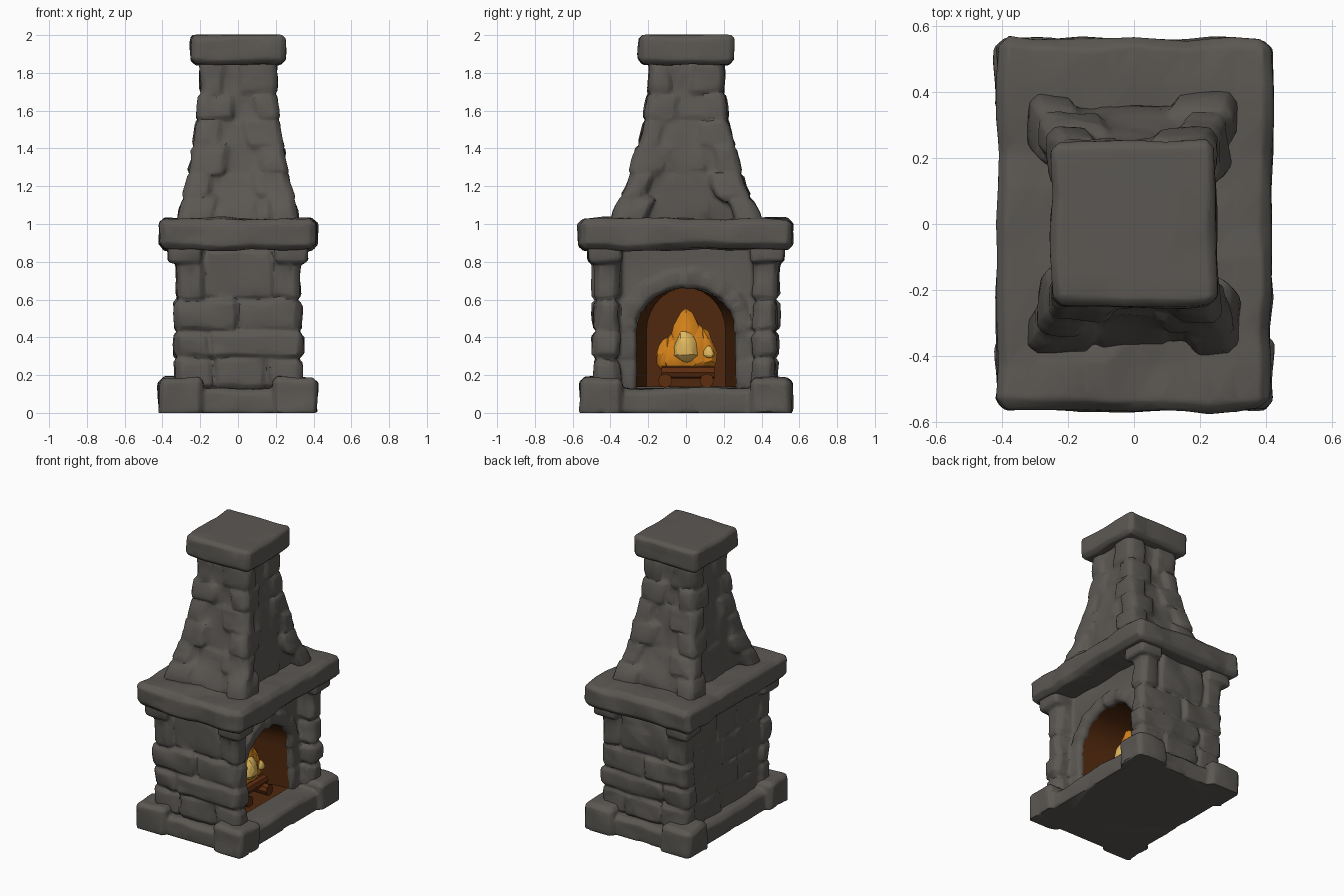
import bpy, bmesh, math, random
from mathutils import Vector, noise

if "Cube" in bpy.data.objects:
    bpy.data.objects.remove(bpy.data.objects["Cube"])

random.seed(4)


def material(name, rgb):
    m = bpy.data.materials.new(name)
    m.diffuse_color = (*rgb, 1)
    m.use_nodes = True
    m.node_tree.nodes["Principled BSDF"].inputs["Base Color"].default_value = m.diffuse_color
    return m


STONE = material("grey_stone", (0.105, 0.097, 0.087))
SOOT = material("glowing_brown_lining", (0.08, 0.021, 0.004))
WOOD = material("red_brown_wood", (0.11, 0.026, 0.005))
ORANGE = material("orange_flame", (0.66, 0.22, 0.01))
YELLOW = material("yellow_flame", (0.75, 0.48, 0.11))
group = []  # stones waiting to be fused into one part


def select(obs):
    bpy.ops.object.select_all(action='DESELECT')
    for ob in obs:
        ob.select_set(True)
    bpy.context.view_layer.objects.active = obs[0]


def finish(bm, name, mat, angle=35):
    bmesh.ops.recalc_face_normals(bm, faces=bm.faces)
    me = bpy.data.meshes.new(name)
    bm.to_mesh(me)
    bm.free()
    me.materials.append(mat)
    ob = bpy.data.objects.new(name, me)
    bpy.context.collection.objects.link(ob)
    select([ob])
    bpy.ops.object.shade_smooth_by_angle(angle=math.radians(angle))
    return ob


def fuse(name, smooth=1):
    """Join the collected stones and melt them together into worn masonry."""
    select(group)
    if len(group) > 1:
        bpy.ops.object.join()
    ob = bpy.context.object
    ob.name = name
    m = ob.modifiers.new("remesh", 'REMESH')
    m.mode, m.voxel_size = 'VOXEL', 0.01
    m = ob.modifiers.new("wear", 'SMOOTH')
    m.factor, m.iterations = 0.5, smooth
    m = ob.modifiers.new("facets", 'DECIMATE')
    m.ratio = 0.1
    for m in list(ob.modifiers):
        bpy.ops.object.modifier_apply(modifier=m.name)
    ob.data.materials.clear()
    ob.data.materials.append(STONE)
    bpy.ops.object.shade_smooth_by_angle(angle=math.radians(40))
    group.clear()


def rock(lo, hi, bevel=0.025, rough=0.014, cuts=3, shape=None):
    """Hewn stone: bevelled, subdivided, noisy box; shape() bends it afterwards."""
    lo, hi = Vector(lo), Vector(hi)
    bm = bmesh.new()
    bmesh.ops.create_cube(bm, size=1)
    for v in bm.verts:
        v.co = Vector(lo[i] + (v.co[i] + 0.5) * (hi[i] - lo[i]) for i in range(3))
    bmesh.ops.bevel(bm, geom=bm.edges[:], offset=bevel, segments=1, affect='EDGES')
    bmesh.ops.subdivide_edges(bm, edges=bm.edges[:], cuts=cuts, use_grid_fill=True)
    offset = Vector(random.uniform(0, 50) for _ in range(3))
    for v in bm.verts:
        v.co += noise.noise_vector(v.co * 7 + offset) * rough
        if shape:
            v.co = shape(v.co)
        v.co.z = min(max(v.co.z, 0), 2.002)
    group.append(finish(bm, "stone", STONE))


# base slab with four heavy corner blocks
rock((-0.385, -0.525, -0.03), (0.385, 0.525, 0.132), cuts=7)
for sx in (-1, 1):
    for sy in (-1, 1):
        xs, ys = sorted((sx * 0.18, sx * 0.42)), sorted((sy * 0.34, sy * 0.56))
        rock((xs[0], ys[0], -0.03), (xs[1], ys[1], 0.186))
fuse("base")


# arched opening facing +x
def arch(ry, z0, spring, rise, n=14):
    pts = [(-ry, z0)]
    pts += [(-ry * math.cos(math.pi * i / n), spring + rise * math.sin(math.pi * i / n)) for i in range(n + 1)]
    return pts + [(ry, z0)]


def extrude_profile(name, pts, x0, x1, mat, open_front=False, spread=1.0):
    bm = bmesh.new()
    face = bm.faces.new([bm.verts.new((x0, y, z)) for y, z in pts])
    new = bmesh.ops.extrude_face_region(bm, geom=[face], use_keep_orig=True)["geom"]
    for v in [g for g in new if isinstance(g, bmesh.types.BMVert)]:
        v.co = (x1, v.co.y * spread, v.co.z)
    if open_front:
        bmesh.ops.delete(bm, geom=[g for g in new if isinstance(g, bmesh.types.BMFace)], context='FACES_ONLY')
    return finish(bm, name, mat)


wall = arch(0.28, 0.1, 0.43, 0.25) + [(0.44, 0.1), (0.44, 0.9), (-0.44, 0.9), (-0.44, 0.1)]
group.append(extrude_profile("wall", wall, -0.25, 0.222, STONE))
# lining narrows towards the back
extrude_profile("firebox_lining", arch(0.21, 0.136, 0.43, 0.232), -0.17, 0.212, SOOT, True, 0.264 / 0.21)
rock((-0.295, -0.44, 0.1), (-0.205, 0.44, 0.9), rough=0.008, cuts=5)

# voussoirs around the arch and jamb stones beside it
for i in range(6):
    a0, a1 = (math.pi * (i + k) / 6 for k in (-0.03, 1.03))

    def bend(p, a0=a0, a1=a1):
        a = a0 + (a1 - a0) * p.y
        r = 0.262 + p.z
        return Vector((p.x, -r * math.cos(a), 0.43 + (r - 0.03) * math.sin(a)))
    rock((0.18, 0, 0), (0.245, 1, 0.1), bevel=0.02, rough=0.015, shape=bend)
for s in (-1, 1):
    for z0, z1 in ((0.11, 0.29), (0.27, 0.44)):
        ys = sorted((s * 0.263, s * 0.37))
        rock((0.18, ys[0], z0), (0.242, ys[1], z1), bevel=0.018, rough=0.008)

# stone courses on both narrow ends, also forming the pillars
courses = [(0.12, 0.30, (-0.328, -0.13, 0.15, 0.328)), (0.28, 0.44, (-0.338, -0.15, 0.338)),
           (0.42, 0.61, (-0.33, 0.0, 0.328)), (0.59, 0.88, (-0.32, -0.18, 0.19, 0.32))]
for s in (-1, 1):
    for z0, z1, xs in courses:
        for a, b in zip(xs, xs[1:]):
            d = 0.487 + random.uniform(-0.008, 0.014)
            ys = sorted((s * 0.35, s * d))
            rock((a - 0.008, ys[0], z0), (b + 0.008, ys[1], z1), bevel=0.032, rough=0.02)

# flatter stones over the closed back side
for i, (z0, z1) in enumerate(((0.12, 0.28), (0.28, 0.45), (0.45, 0.64), (0.64, 0.88))):
    ys = (-0.37, -0.12, 0.1, 0.37) if i % 2 else (-0.37, -0.2, 0.06, 0.24, 0.37)
    for a, b in zip(ys, ys[1:]):
        rock((-0.312 - random.uniform(0, 0.01), a - 0.01, z0 - 0.01), (-0.25, b + 0.01, z1 + 0.01),
             bevel=0.02, rough=0.014)

# corbels under the mantel corners
for sx in (-1, 1):
    for sy in (-1, 1):
        xs, ys = sorted((sx * 0.19, sx * 0.37)), sorted((sy * 0.34, sy * 0.52))
        rock((xs[0], ys[0], 0.795), (xs[1], ys[1], 0.9), bevel=0.015, rough=0.01)
fuse("firebox_walls")

# mantel slab
rock((-0.415, -0.565, 0.866), (0.415, 0.565, 1.027), bevel=0.03, rough=0.018, cuts=9)
fuse("mantel")

# tapered hood: (z, half x, half y) outline followed by core and corner stones
HOOD = [(1.0, 0.32, 0.395), (1.08, 0.31, 0.375), (1.2, 0.273, 0.312), (1.4, 0.24, 0.258),
        (1.55, 0.217, 0.222), (1.7, 0.2, 0.2), (1.9, 0.2, 0.2)]


def hood(z):
    z = min(max(z, 1.0), 1.9)
    for (z0, x0, y0), (z1, x1, y1) in zip(HOOD, HOOD[1:]):
        if z <= z1:
            t = (z - z0) / (z1 - z0)
            return x0 + t * (x1 - x0), y0 + t * (y1 - y0)


def side(z):
    return min(hood(z)[0] - 0.02, 0.236)


def core_shape(p):
    return Vector((p.x * side(p.z), p.y * (hood(p.z)[1] - 0.033), p.z))


rock((-1, -1, 1.0), (1, 1, 1.88), bevel=0.03, rough=0.05, cuts=9, shape=core_shape)
levels = (1.0, 1.14, 1.27, 1.41, 1.55, 1.69, 1.86)
for sx in (-1, 1):
    for sy in (-1, 1):
        for i, (z0, z1) in enumerate(zip(levels, levels[1:])):
            wide = (i + (sx * sy > 0)) % 2
            wx, wy = (0.2, 0.13) if wide else (0.14, 0.18)

            def lean(p, sx=sx, sy=sy):
                hx, hy = hood(p.z)
                return Vector((sx * (hx + p.x), sy * (hy + p.y), p.z))
            rock((-wx, -wy, z0 - 0.015), (0.003, 0.003, z1 + 0.015), bevel=0.028, rough=0.02, shape=lean)
# tall face stones between the hood corners
for s in (-1, 1):
    for z0, z1 in zip(levels[::2], levels[2::2]):
        w = 0.1 + random.uniform(-0.02, 0.03)
        rock((-w, -0.11, z0), (w, -0.022, z1), bevel=0.02, rough=0.02,
             shape=lambda p: Vector((p.x, s * (hood(p.z)[1] + p.y), p.z)))
        rock((-0.11, -w, z0), (0.005, w, z1), bevel=0.02, rough=0.02,
             shape=lambda p: Vector((s * (side(p.z) + p.x), p.y, p.z)))
fuse("tapered_hood")

# chimney cap
rock((-0.25, -0.25, 1.842), (0.25, 0.25, 2.006), bevel=0.025, rough=0.012, cuts=6)
fuse("chimney_cap")


# logs: two lying front to back, two across
def log(name, centre, length, r, rot):
    bpy.ops.mesh.primitive_cylinder_add(vertices=8, radius=r, depth=length, location=centre, rotation=rot)
    bpy.context.object.name = name
    bpy.context.object.data.materials.append(WOOD)


for y in (-0.11, 0.11):
    log("lower_log", (0.03, y, 0.17), 0.28, 0.038, (0, math.pi / 2, 0))
for x in (0.0, 0.1):
    log("upper_log", (x, 0.01, 0.215), 0.28, 0.034, (math.pi / 2, 0, 0))


# flames: noisy teardrops
def flame(name, x, y, z0, z1, r, mat):
    bm = bmesh.new()
    bmesh.ops.create_icosphere(bm, subdivisions=2, radius=1)
    for v in bm.verts:
        t = (v.co.z + 1) / 2
        k = r * (1.15 - 0.5 * t)
        v.co = Vector((x + v.co.x * k * 0.8, y + v.co.y * k, z0 + t * (z1 - z0)))
        v.co += noise.noise_vector(v.co * 14) * 0.012
    finish(bm, name, mat, 20)


for y, z0, z1, r in ((0, 0.21, 0.555, 0.095), (-0.1, 0.22, 0.4, 0.068), (0.095, 0.21, 0.44, 0.075),
                     (0.05, 0.2, 0.47, 0.09), (-0.05, 0.2, 0.43, 0.09)):
    flame("outer_flame", 0.045, y, z0, z1, r, ORANGE)
flame("inner_flame", 0.09, 0.0, 0.265, 0.435, 0.075, YELLOW)
flame("small_flame", 0.095, 0.12, 0.29, 0.355, 0.033, YELLOW)
